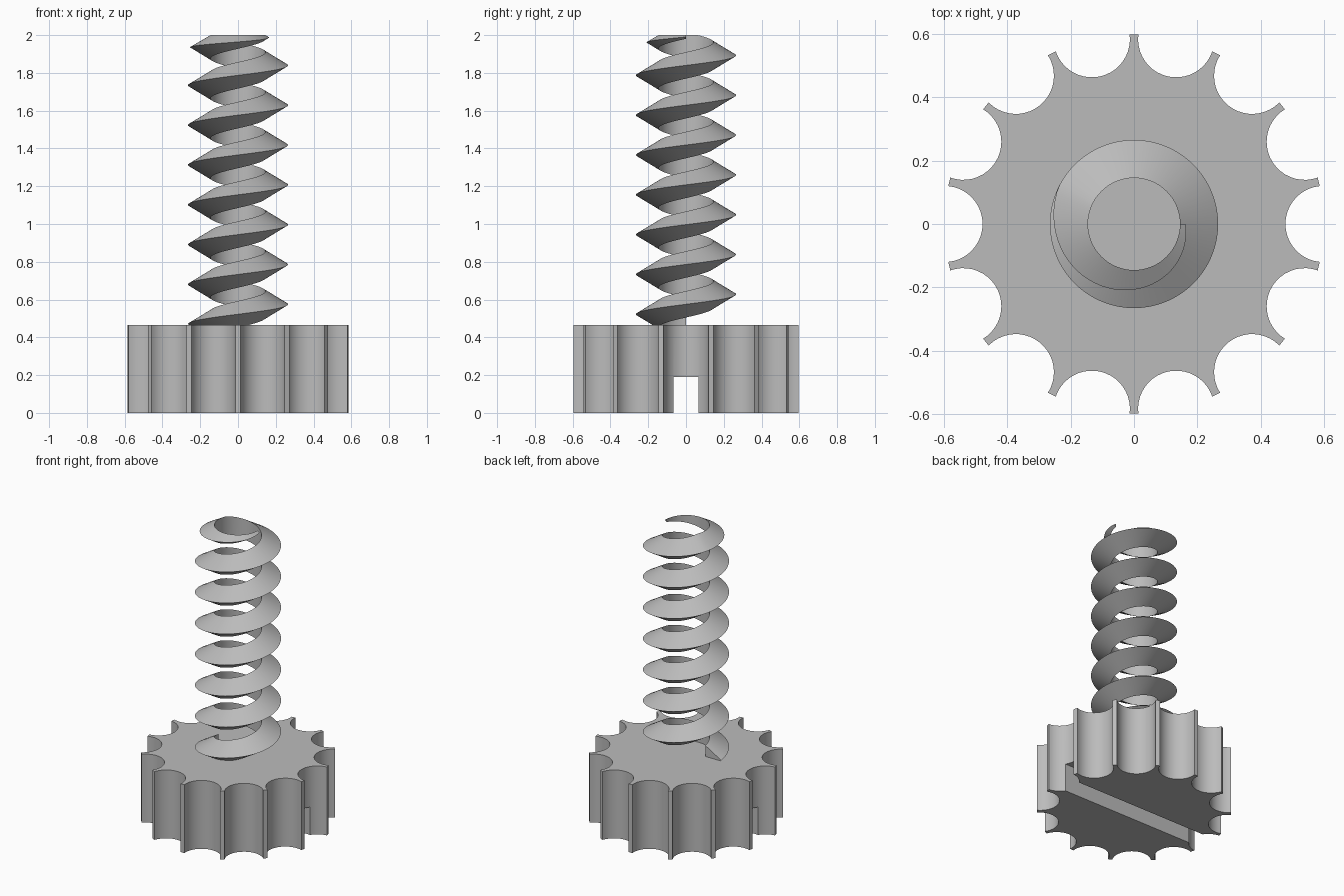
import bpy, bmesh, math

if "Cube" in bpy.data.objects:
    bpy.data.objects.remove(bpy.data.objects["Cube"])

metal = bpy.data.materials.new("grey metal")
metal.diffuse_color = (0.5, 0.5, 0.5, 1)
metal.use_nodes = True
metal.node_tree.nodes["Principled BSDF"].inputs["Base Color"].default_value = metal.diffuse_color


def add_object(name, bm):
    bmesh.ops.recalc_face_normals(bm, faces=bm.faces)
    mesh = bpy.data.meshes.new(name)
    bm.to_mesh(mesh)
    bm.free()
    mesh.materials.append(metal)
    ob = bpy.data.objects.new(name, mesh)
    bpy.context.collection.objects.link(ob)
    return ob


def smooth(ob):
    bpy.ops.object.select_all(action='DESELECT')
    ob.select_set(True)
    bpy.context.view_layer.objects.active = ob
    bpy.ops.object.shade_smooth_by_angle(angle=math.radians(30))


# Knob: disc with 14 round finger notches
TEETH, R, NOTCH, KNOB_H, SEG = 14, 0.597, 0.12, 0.465, 20
reach = math.pi / 2 - math.asin(NOTCH / (2 * R))  # arc half-angle inside the rim
bm = bmesh.new()
ring = []
for i in range(TEETH):
    a = 2 * math.pi * i / TEETH
    for j in range(SEG + 1):
        b = a + math.pi + reach * (1 - 2 * j / SEG)
        ring.append(bm.verts.new((R * math.cos(a) + NOTCH * math.cos(b),
                                  R * math.sin(a) + NOTCH * math.sin(b), 0)))
base = bm.faces.new(ring)
top = bmesh.ops.extrude_face_region(bm, geom=[base])
bmesh.ops.translate(bm, vec=(0, 0, KNOB_H),
                    verts=[g for g in top["geom"] if isinstance(g, bmesh.types.BMVert)])
knob = add_object("knob", bm)

# Slot across the underside
bm = bmesh.new()
bmesh.ops.create_cube(bm, size=1)
bmesh.ops.scale(bm, vec=(2, 0.132, 0.38), verts=bm.verts)
cutter = add_object("slot_cutter", bm)
cutter.hide_render = True
cut = knob.modifiers.new("slot", 'BOOLEAN')
cut.object, cut.operation, cut.solver = cutter, 'DIFFERENCE', 'EXACT'
bpy.context.view_layer.objects.active = knob
bpy.ops.object.modifier_apply(modifier="slot")
bpy.data.objects.remove(cutter)
smooth(knob)

# Open helical thread: triangular section that runs out at the top
INNER, DEPTH, HALF, PITCH, TOP = 0.145, 0.12, 0.07, 0.2108, 2.0
STEPS = 64
slope = HALF / DEPTH
bm = bmesh.new()
rows = []
for k in range(-STEPS // 2, 7 * STEPS + 1):
    turn = k / STEPS
    a = 2 * math.pi * turn
    low = 0.575 + PITCH * turn - HALF
    high = min(low + 2 * HALF, TOP)
    d = (high - low) / (2 * slope)
    section = ((INNER, low), (INNER + d, (low + high) / 2), (INNER, high))
    rows.append([bm.verts.new((r * math.cos(a), r * math.sin(a), z)) for r, z in section])
for p, q in zip(rows, rows[1:]):
    for i in range(3):
        j = (i + 1) % 3
        bm.faces.new((p[i], p[j], q[j], q[i]))
bm.faces.new(rows[0])
bm.faces.new(rows[-1])
smooth(add_object("helical_thread", bm))
